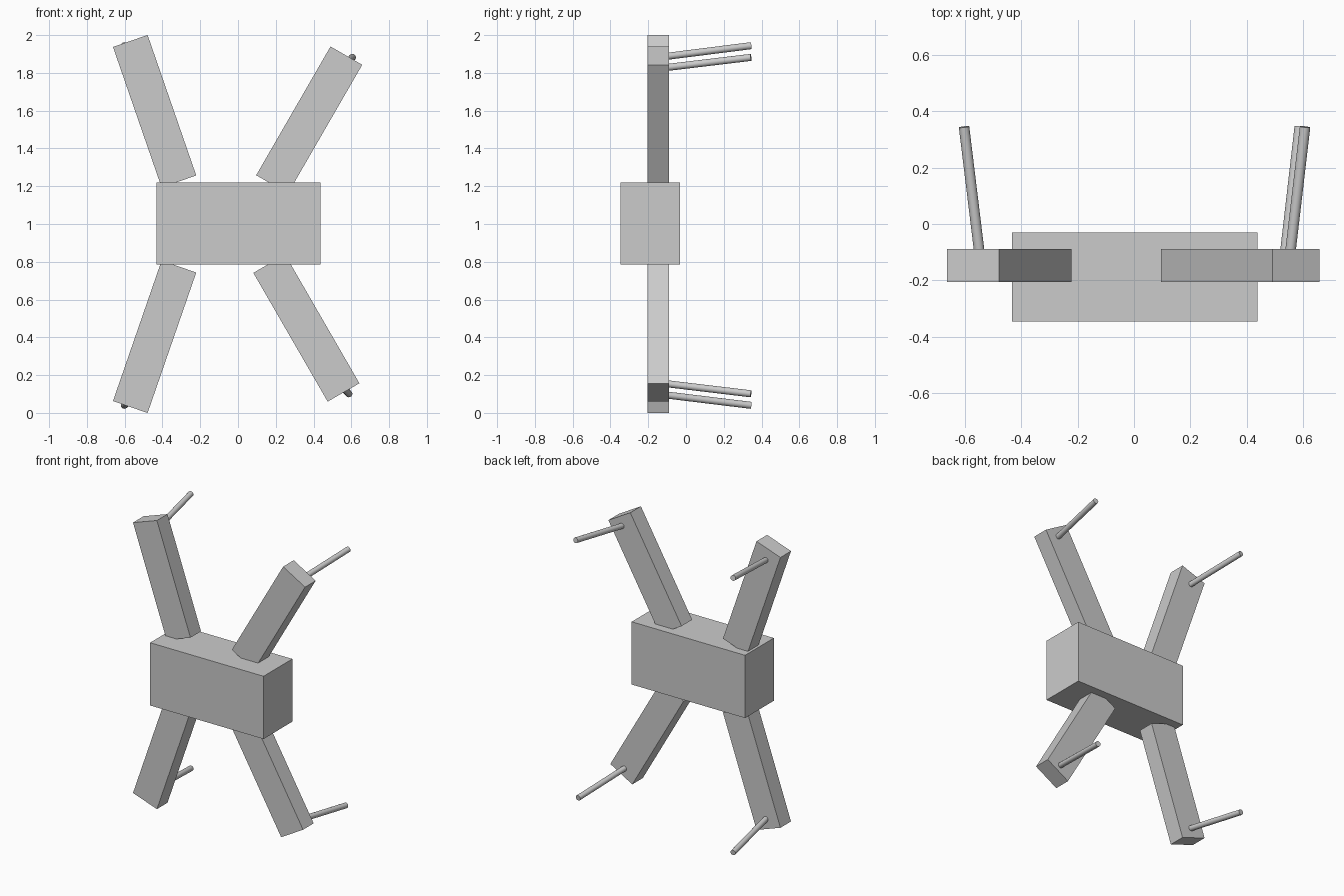
import bpy
from math import radians
from mathutils import Vector

if "Cube" in bpy.data.objects:
    bpy.data.objects.remove(bpy.data.objects["Cube"])


def block(name, centre, size, tilt=0.0):
    """Box tilted in the front plane (about the y axis)."""
    bpy.ops.mesh.primitive_cube_add(size=1, location=centre,
                                    rotation=(0, radians(tilt), 0))
    ob = bpy.context.object
    ob.name = name
    ob.scale = size
    bpy.ops.object.transform_apply(location=False, rotation=False, scale=True)
    return ob


def rod(name, start, end, radius):
    """Smooth round rod between two points, its root sunk into the limb."""
    a, b = Vector(start), Vector(end)
    axis = (b - a).normalized()
    a -= axis * 0.04
    bpy.ops.mesh.primitive_cylinder_add(vertices=20, radius=radius,
                                        depth=(b - a).length,
                                        location=(a + b) / 2)
    ob = bpy.context.object
    ob.name = name
    ob.rotation_euler = axis.to_track_quat('Z', 'Y').to_euler()
    bpy.ops.object.shade_smooth_by_angle(angle=radians(40))
    return ob


# Body
block("body", (0.003, -0.188, 1.002), (0.87, 0.315, 0.435))

# Limbs: centre x, centre z, tilt; rod root (x, z) and rod tip (x, z)
limbs = {
    "upper_left": (-0.4415, 1.597, -19.1, (-0.549, 1.889), (-0.602, 1.944)),
    "upper_right": (0.377, 1.5505, 30, (0.555, 1.830), (0.606, 1.882)),
    "lower_left": (-0.4415, 0.403, 19.1, (-0.549, 0.093), (-0.602, 0.040)),
    "lower_right": (0.362, 0.449, -30, (0.537, 0.153), (0.587, 0.101)),
}
for side, (x, z, tilt, root, tip) in limbs.items():
    block(side + "_limb", (x, -0.147, z), (0.194, 0.116, 0.787), tilt)
    rod(side + "_rod", (root[0], -0.09, root[1]), (tip[0], 0.344, tip[1]), 0.0185)
